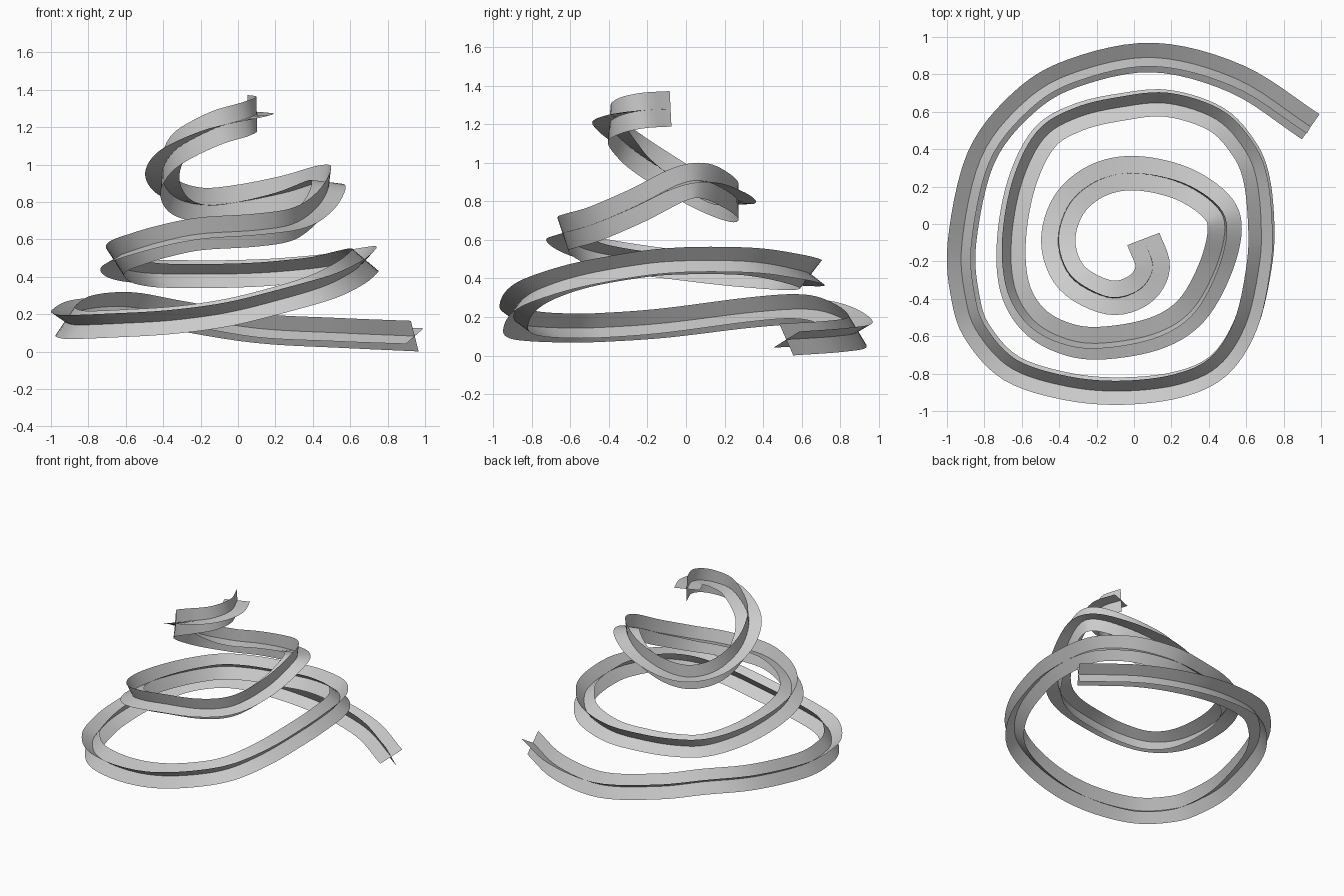
import bpy, math
from mathutils import Vector

if "Cube" in bpy.data.objects:
    bpy.data.objects.remove(bpy.data.objects["Cube"])

HALF = 0.092   # half width of each ribbon
STEPS = 6      # samples between path points

# Spiral centre line from the bottom end to the top end: x, y, z
PATH = [
    (.945, .52, .083), (.55, .775, .10), (.1, .89, .125), (-.33, .805, .195),
    (-.6, .64, .24), (-.82, .35, .225), (-.92, -.1, .17), (-.9, -.4, .148),
    (-.83, -.59, .143), (-.65, -.775, .15), (-.35, -.87, .168), (-.05, -.893, .21),
    (.25, -.855, .285), (.46, -.75, .35), (.6, -.53, .42), (.67, -.22, .475),
    (.68, 0, .492), (.655, .24, .492), (.59, .4, .48), (.44, .56, .45),
    (.18, .645, .425), (-.07, .625, .415), (-.3, .57, .415), (-.48, .46, .42),
    (-.6, .22, .44), (-.655, -.08, .475), (-.64, -.33, .51), (-.55, -.5, .545),
    (-.4, -.6, .59), (-.2, -.638, .63), (.1, -.59, .65), (.3, -.47, .685),
    (.43, -.25, .78), (.485, -.03, .89), (.435, .1, .905), (.25, .22, .85),
    (0, .272, .80), (-.2, .23, .785), (-.35, .1, .835), (-.405, -.1, .95),
    (-.33, -.29, 1.08), (-.13, -.393, 1.19), (.03, -.35, 1.24), (.1, -.23, 1.27),
    (.05, -.08, 1.28)]

# Roll of the cross section (path index, degrees), outer edge raised
ROLL = [(0, 27), (2, 31), (6, 34), (11, 37), (16, 50), (20, 52), (25, 57),
        (29, 72), (33, 82), (36, 90), (40, 96), (42, 92), (44, 90)]


def roll_at(t):
    for (a, ra), (b, rb) in zip(ROLL, ROLL[1:]):
        if t <= b:
            return math.radians(ra + (rb - ra) * (t - a) / (b - a))
    return math.radians(ROLL[-1][1])


def smooth_path():
    """Catmull-Rom samples through PATH: position and roll."""
    p = [Vector(c) for c in PATH]
    p = [2 * p[0] - p[1]] + p + [2 * p[-1] - p[-2]]
    out = []
    for i in range(len(PATH) - 1):
        a, b, c, d = p[i:i + 4]
        for s in range(STEPS):
            t = s / STEPS
            pos = 0.5 * (2 * b + (c - a) * t + (2 * a - 5 * b + 4 * c - d) * t ** 2
                         + (3 * b - a - 3 * c + d) * t ** 3)
            out.append((pos, roll_at(i + t)))
    out.append((p[-2], roll_at(len(PATH) - 1)))
    return out


def ribbon(name, samples, offset):
    """Flat strip swept along the path, rolled by the path roll plus an offset."""
    verts, faces = [], []
    for i, (pos, roll) in enumerate(samples):
        tangent = (samples[min(i + 1, len(samples) - 1)][0]
                   - samples[max(i - 1, 0)][0]).normalized()
        outward = tangent.cross(Vector((0, 0, 1))).normalized()
        up = outward.cross(tangent)
        blade = (outward * math.cos(roll + offset) + up * math.sin(roll + offset)) * HALF
        verts += [pos - blade, pos + blade]
        if i:
            k = 2 * i
            faces.append((k - 2, k - 1, k + 1, k))
    mesh = bpy.data.meshes.new(name)
    mesh.from_pydata(verts, [], faces)
    mesh.shade_smooth()
    obj = bpy.data.objects.new(name, mesh)
    bpy.context.collection.objects.link(obj)
    return obj


# Two ribbons crossing at right angles
samples = smooth_path()
ribbon("spiral_ribbon_a", samples, 0)
ribbon("spiral_ribbon_b", samples, math.pi / 2)
